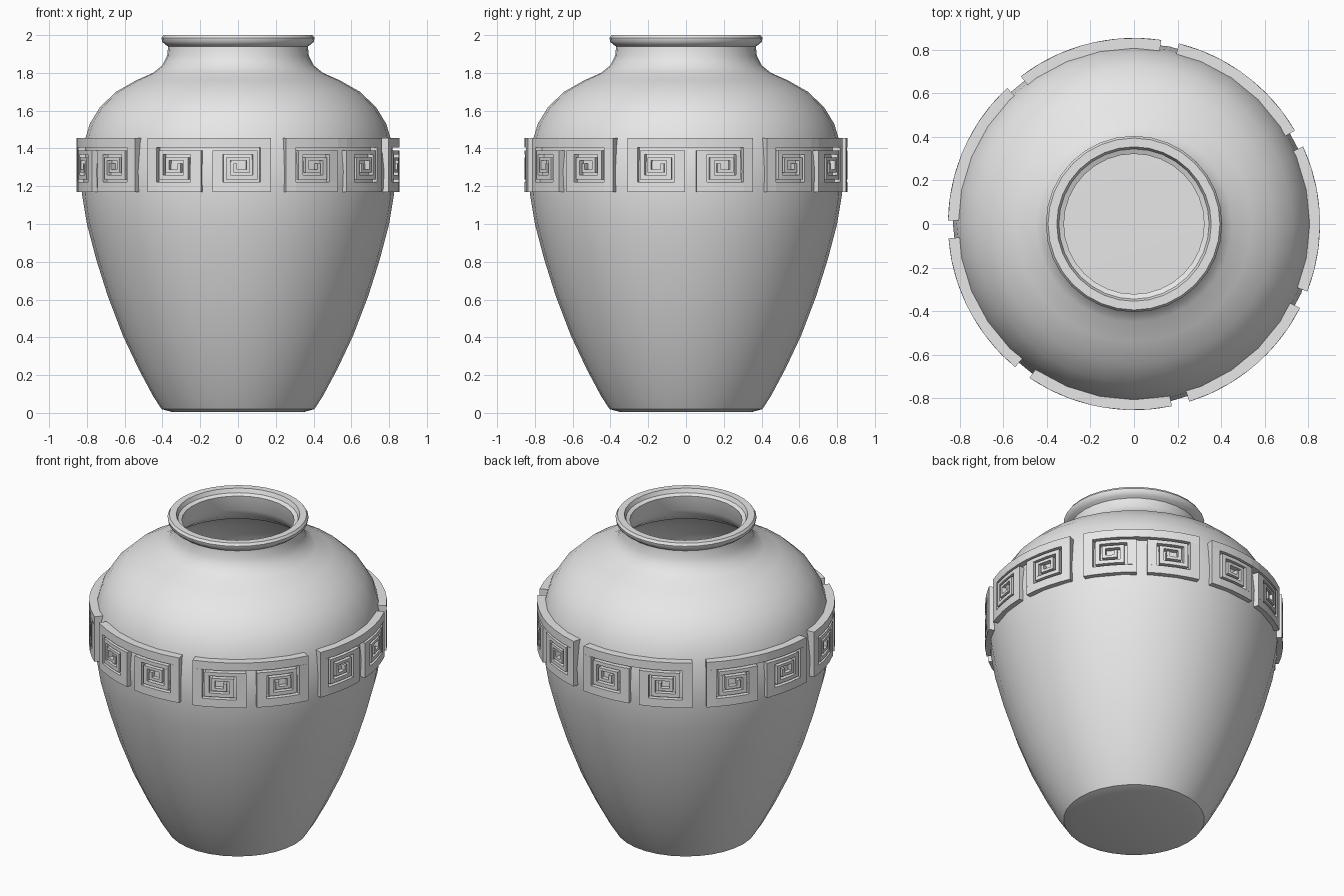
import bpy
import bmesh
from math import radians, cos, sin, pi, ceil

cube = bpy.data.objects.get("Cube")
if cube:
    bpy.data.objects.remove(cube, do_unlink=True)

clay = bpy.data.materials.new("grey clay")
clay.use_nodes = True
grey = (0.8, 0.8, 0.8, 1)
clay.diffuse_color = grey
clay.node_tree.nodes["Principled BSDF"].inputs["Base Color"].default_value = grey


def make_object(name, bm, angle):
    bmesh.ops.recalc_face_normals(bm, faces=bm.faces)
    mesh = bpy.data.meshes.new(name)
    bm.to_mesh(mesh)
    bm.free()
    mesh.materials.append(clay)
    obj = bpy.data.objects.new(name, mesh)
    bpy.context.collection.objects.link(obj)
    bpy.ops.object.select_all(action="DESELECT")
    obj.select_set(True)
    bpy.context.view_layer.objects.active = obj
    bpy.ops.object.shade_smooth_by_angle(angle=radians(angle))
    return obj


def lathe(name, profile, sides, angle):
    """Spin a (radius, height) profile that starts and ends on the axis."""
    bm = bmesh.new()
    verts = [bm.verts.new((r, 0, z)) for r, z in profile]
    edges = [bm.edges.new(pair) for pair in zip(verts, verts[1:])]
    bmesh.ops.spin(bm, geom=verts + edges, cent=(0, 0, 0), axis=(0, 0, 1),
                   angle=2 * pi, steps=sides, use_duplicate=False)
    bmesh.ops.remove_doubles(bm, verts=bm.verts, dist=0.0005)
    return make_object(name, bm, angle)


# Vase body: foot, belly, shoulder and neck, then rim, then hollow inside
outer = [(0, 0.005), (0.35, 0.005), (0.405, 0.02), (0.45, 0.09), (0.525, 0.23),
         (0.61, 0.41), (0.69, 0.62), (0.75, 0.81), (0.80, 1.0), (0.825, 1.15),
         (0.832, 1.28), (0.815, 1.43), (0.785, 1.53), (0.73, 1.62),
         (0.645, 1.70), (0.54, 1.76), (0.45, 1.80), (0.40, 1.84),
         (0.375, 1.89), (0.37, 1.94)]
rim = [(0.385, 1.95), (0.402, 1.965), (0.405, 1.985), (0.395, 2.0),
       (0.355, 2.0), (0.345, 1.975), (0.322, 1.965)]
inner = [(max(r - 0.04, 0), z - 0.02 if z > 1.3 else z + 0.02)
         for r, z in reversed(outer[2:-1])]
lathe("vase_body", outer + rim + inner + [(0, 0.045)], 32, 40)


# Raised key pattern: curved bars wrapped around the belly
BOTTOM, HEIGHT = 1.17, 0.285
INSIDE, OUTSIDE = 0.79, 0.855
KEY, HALF = 20.9, 22.95


def curved_bar(bm, start, end, low, high):
    """Curved block between two angles (degrees) and two band heights (0-1)."""
    steps = max(1, ceil(abs(end - start) / 8))
    z0, z1 = BOTTOM + low * HEIGHT, BOTTOM + high * HEIGHT
    rings = []
    for i in range(steps + 1):
        a = radians(start + (end - start) * i / steps)
        rings.append([bm.verts.new((r * cos(a), r * sin(a), z)) for r, z in
                      ((INSIDE, z0), (OUTSIDE, z0), (OUTSIDE, z1), (INSIDE, z1))])
    for a, b in zip(rings, rings[1:]):
        for k in range(4):
            n = (k + 1) % 4
            bm.faces.new((a[k], a[n], b[n], b[k]))
    bm.faces.new(rings[0])
    bm.faces.new(rings[-1][::-1])


def spiral_bars():
    """Rectangles (left, right, low, high) of a square spiral in a unit square."""
    bars, lo, hi, gap, reach = [], 0.0, 1.0, 0.05, 1.0
    for t in (0.18, 0.08, 0.06):
        bars += [(lo, reach, hi - t, hi),
                 (lo, lo + t, lo, hi - t),
                 (lo + t, hi, lo, lo + t),
                 (hi - t, hi, lo + t, hi - t - gap)]
        reach = hi - t
        lo, hi = lo + t + gap, hi - t - gap
    return bars


for n in range(7):
    centre = -101.2 + n * 360 / 7
    bm = bmesh.new()
    for side in (-1, 1):
        for left, right, low, high in spiral_bars():
            curved_bar(bm, centre + side * (HALF - left * KEY),
                       centre + side * (HALF - right * KEY), low, high)
    # Bridge joining the two mirrored spirals
    curved_bar(bm, centre - HALF + KEY, centre + HALF - KEY, 0.82, 1)
    make_object(f"key_pattern_{n + 1}", bm, 30)
